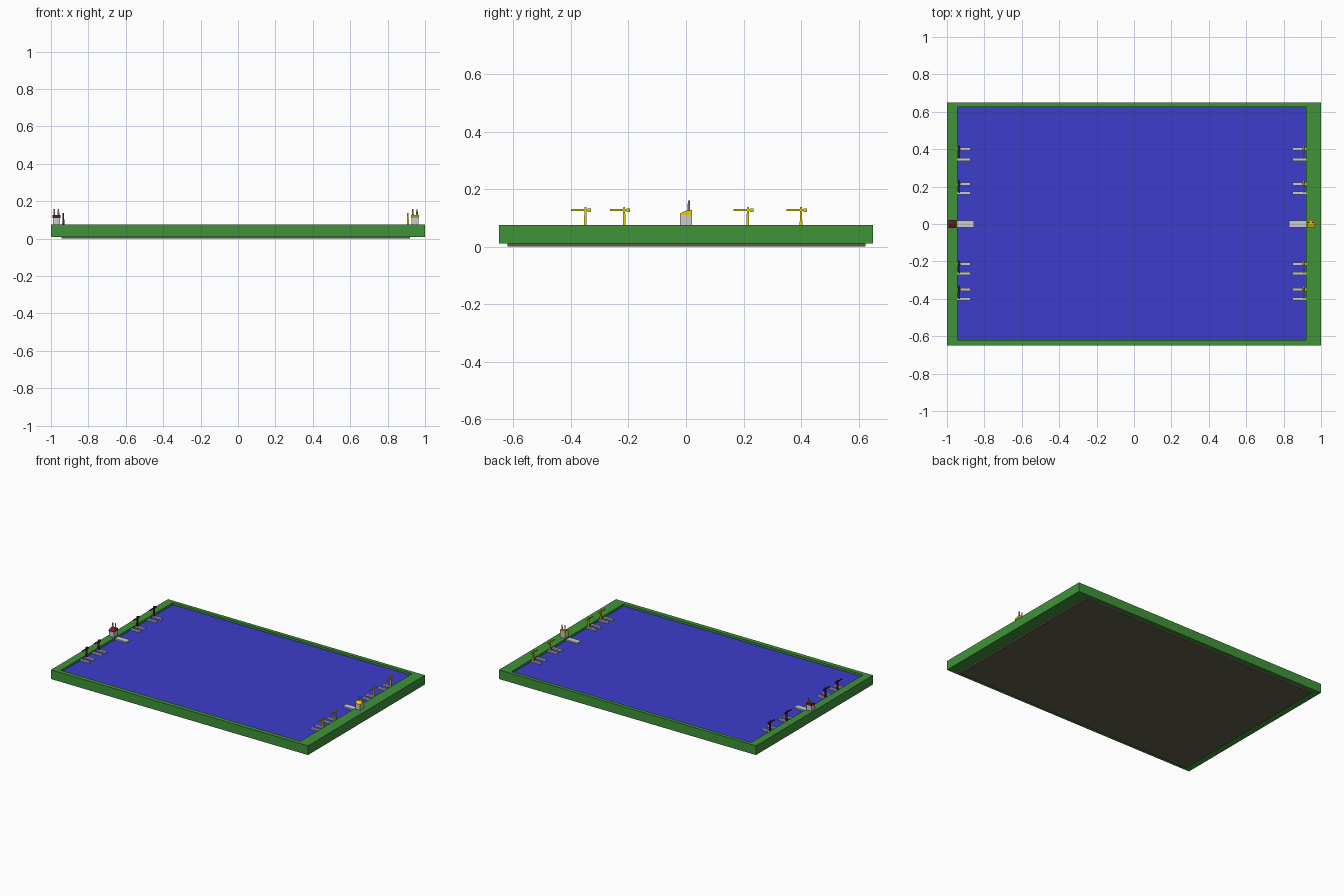
import bpy, bmesh

if "Cube" in bpy.data.objects:
    bpy.data.objects.remove(bpy.data.objects["Cube"])

def material(name, rgb):
    m = bpy.data.materials.new(name)
    m.diffuse_color = (*rgb, 1)
    m.use_nodes = True
    m.node_tree.nodes["Principled BSDF"].inputs["Base Color"].default_value = m.diffuse_color
    return m

GREEN = material("grass", (0.05, 0.29, 0.04))
BLUE = material("water", (0.045, 0.047, 0.60))
BROWN = material("sea_bed", (0.12, 0.11, 0.07))
YELLOW = material("yellow", (0.80, 0.65, 0.0))
RED = material("red", (0.25, 0.01, 0.01))
DARK_RED = material("dark_red", (0.10, 0.01, 0.015))

def finish(name, bm, mat):
    bmesh.ops.recalc_face_normals(bm, faces=bm.faces)
    me = bpy.data.meshes.new(name)
    bm.to_mesh(me)
    bm.free()
    ob = bpy.data.objects.new(name, me)
    bpy.context.collection.objects.link(ob)
    if mat:
        me.materials.append(mat)
    return ob

def add_box(bm, x0, x1, y0, y1, z0, z1):
    for v in bmesh.ops.create_cube(bm, size=1)["verts"]:
        v.co = (x1 if v.co.x > 0 else x0, y1 if v.co.y > 0 else y0, z1 if v.co.z > 0 else z0)

def box(name, *dims, mat=None):
    bm = bmesh.new()
    add_box(bm, *dims)
    return finish(name, bm, mat)

def prism(name, x0, x1, profile, mat):
    """Extrude a (y, z) profile along x."""
    bm = bmesh.new()
    face = bm.faces.new([bm.verts.new((x0, y, z)) for y, z in profile])
    ext = bmesh.ops.extrude_face_region(bm, geom=[face])["geom"]
    for v in ext:
        if isinstance(v, bmesh.types.BMVert):
            v.co.x = x1
    return finish(name, bm, mat)

TOP, WATER = 0.075, 0.06
IX0, IX1, IY0, IY1 = -0.945, 0.92, -0.62, 0.625

# Green land frame: outer and inner loops at two heights
bm = bmesh.new()
def ring(x0, x1, y0, y1, z):
    return [bm.verts.new(p) for p in ((x0, y0, z), (x1, y0, z), (x1, y1, z), (x0, y1, z))]
loops = [ring(-1, 1, -0.65, 0.65, 0.01), ring(-1, 1, -0.65, 0.65, TOP),
         ring(IX0, IX1, IY0, IY1, TOP), ring(IX0, IX1, IY0, IY1, 0.01)]
for a, b in zip(loops, loops[1:] + loops[:1]):
    for i in range(4):
        j = (i + 1) % 4
        bm.faces.new((a[i], a[j], b[j], b[i]))
finish("land_frame", bm, GREEN)

# Sea
box("sea_bed", IX0, IX1, IY0, IY1, 0.0, 0.012, mat=BROWN)
box("water", IX0, IX1, IY0, IY1, 0.012, WATER, mat=BLUE)

def crane(name, x, y, mat):
    # Tapered mast, long jib with counterweight, cab
    bm = bmesh.new()
    bmesh.ops.create_cube(bm, size=1)
    for v in bm.verts:
        top = v.co.z > 0
        w = 0.004 if top else 0.006
        v.co = (x + (w if v.co.x > 0 else -w), y + (w if v.co.y > 0 else -w) * 0.8,
                0.138 if top else 0.069)
    add_box(bm, x - 0.003, x + 0.003, y - 0.05, y + 0.02, 0.124, 0.130)
    add_box(bm, x - 0.004, x + 0.004, y + 0.008, y + 0.02, 0.121, 0.132)
    finish(name, bm, mat)

# Two harbours: piers, cranes and a power station at each end
for side, edge, s, cx, bx, roof_mat, crane_mat in (
        ("east", IX1, -1, 0.908, 0.927, YELLOW, YELLOW),
        ("west", IX0, 1, -0.934, -0.99, RED, DARK_RED)):
    def pier(name, y, half, length):
        x0, x1 = sorted((edge, edge + s * length))
        box(name, x0, x1, y - half, y + half, WATER - 0.005, 0.069)

    pier(side + "_main_pier", 0, 0.02, 0.09)
    for i, (yc, yp) in enumerate(((0.40, 0.345), (0.215, 0.165), (-0.215, -0.265), (-0.35, -0.40))):
        pier(f"{side}_crane_pier_{i}", yc, 0.008, 0.072)
        pier(f"{side}_side_pier_{i}", yp, 0.008, 0.072)
        crane(f"{side}_crane_{i}", cx, yc, crane_mat)

    # Power station: grey hall, sloped roof, twin chimneys
    box(side + "_hall", bx, bx + 0.038, -0.02, 0.02, TOP - 0.002, 0.11)
    prism(side + "_roof", bx - 0.002, bx + 0.040,
          [(-0.021, 0.11), (0.021, 0.11), (0.021, 0.127), (0.0, 0.125), (-0.021, 0.115)], roof_mat)
    for i, dx in enumerate((0.008, 0.030)):
        bpy.ops.mesh.primitive_cone_add(vertices=8, radius1=0.0055, radius2=0.0035, depth=0.05,
                                        location=(bx + dx, 0.01, 0.135))
        bpy.context.object.name = f"{side}_chimney_{i}"
